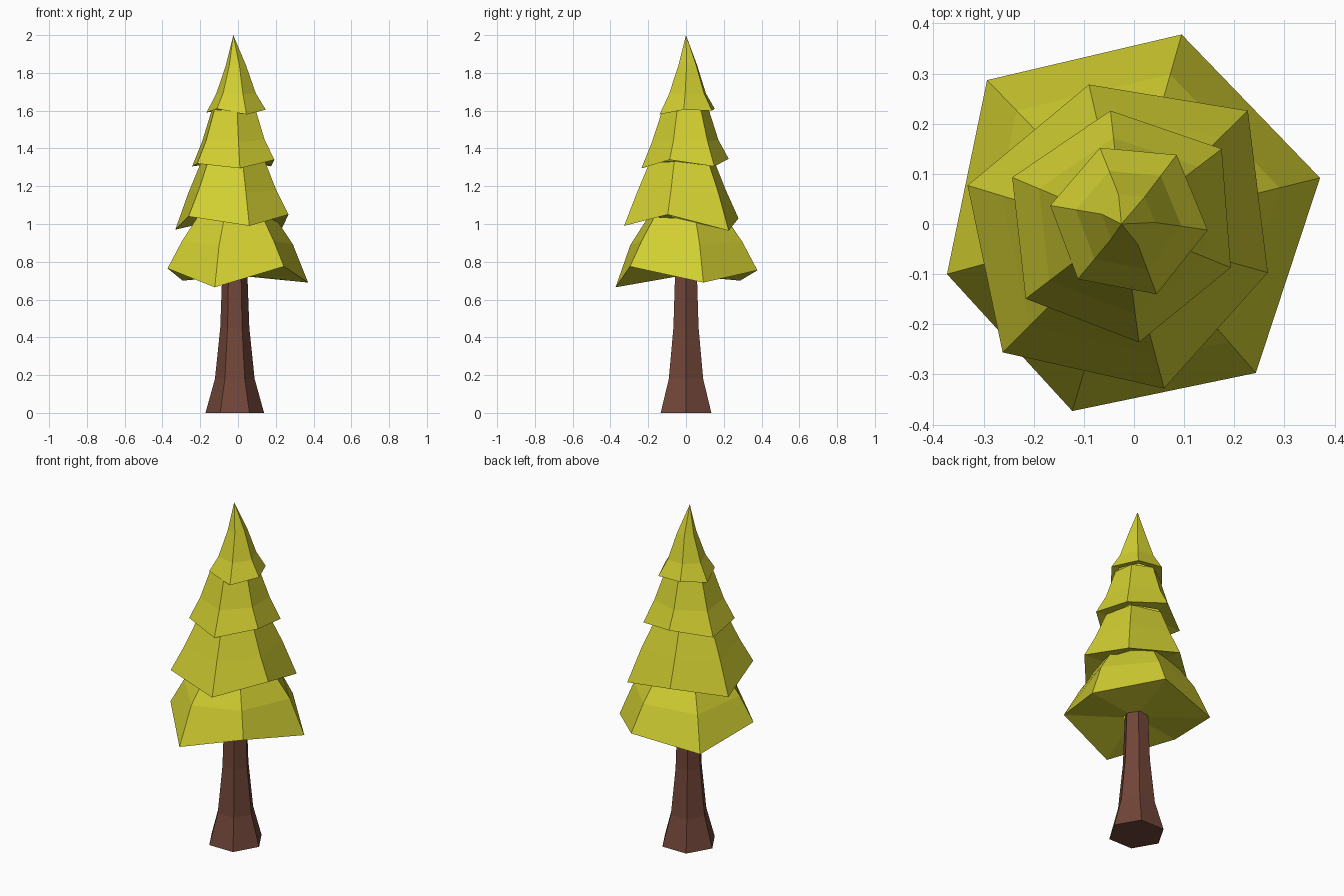
import bpy, bmesh, math

if "Cube" in bpy.data.objects:
    bpy.data.objects.remove(bpy.data.objects["Cube"])


def material(name, rgb):
    m = bpy.data.materials.new(name)
    m.diffuse_color = (*rgb, 1)
    m.use_nodes = True
    m.node_tree.nodes["Principled BSDF"].inputs["Base Color"].default_value = m.diffuse_color
    return m


def loft(name, rings, mat, apex=None, cap_bottom=False):
    """Skin a stack of equal-sided rings, optionally ending in a point."""
    bm = bmesh.new()
    loops = [[bm.verts.new(p) for p in ring] for ring in rings]
    n = len(loops[0])
    for a, b in zip(loops, loops[1:]):
        for i in range(n):
            j = (i + 1) % n
            bm.faces.new((a[i], a[j], b[j], b[i]))
    if apex:
        tip = bm.verts.new(apex)
        for i in range(n):
            bm.faces.new((loops[-1][i], loops[-1][(i + 1) % n], tip))
    if cap_bottom:
        bm.faces.new(loops[0][::-1])
    bmesh.ops.recalc_face_normals(bm, faces=bm.faces)
    me = bpy.data.meshes.new(name)
    bm.to_mesh(me)
    bm.free()
    me.materials.append(mat)
    ob = bpy.data.objects.new(name, me)
    bpy.context.collection.objects.link(ob)
    return ob


bark = material("brown bark", (0.165, 0.060, 0.040))
leaf = material("yellow green foliage", (0.64, 0.62, 0.030))
CX = -0.017


def hexagon(r, z):
    return [(CX + r * math.cos(math.radians(60 * i)),
             r * math.sin(math.radians(60 * i)), z) for i in range(6)]


# Trunk with flared foot
loft("trunk", [hexagon(r, z) for r, z in
               ((0.155, 0), (0.105, 0.18), (0.077, 0.45), (0.068, 0.70), (0.064, 0.76))],
     bark, cap_bottom=True)

# Foliage tiers: uneven rim, then (scale, height) of the rings above it
tiers = [
    ("lowest_foliage",
     [(0.371, 0.092, 0.69), (0.095, 0.378, 0.755), (-0.293, 0.287, 0.70),
      (-0.373, -0.10, 0.765), (-0.123, -0.373, 0.665), (0.243, -0.297, 0.775)],
     (0.17, 0.725), [(0.79, 0.90), (0.56, 1.03)]),
    ("lower_foliage",
     [(0.227, 0.226, 0.965), (-0.09, 0.278, 1.03), (-0.332, 0.077, 0.97),
      (-0.262, -0.256, 1.04), (0.06, -0.328, 0.99), (0.267, -0.097, 1.05)],
     (0.62, 1.03), [(0.78, 1.17), (0.57, 1.325)]),
    ("upper_foliage",
     [(0.175, 0.15, 1.305), (-0.047, 0.226, 1.345), (-0.243, 0.093, 1.305),
      (-0.216, -0.149, 1.32), (0.01, -0.236, 1.295), (0.193, -0.087, 1.34)],
     (0.70, 1.33), [(0.76, 1.44), (0.53, 1.605)]),
    ("top_foliage",
     [(0.085, 0.138, 1.60), (-0.068, 0.152, 1.61), (-0.167, 0.037, 1.59),
      (-0.112, -0.11, 1.61), (0.045, -0.14, 1.58), (0.147, -0.012, 1.605)],
     (0.70, 1.61), [(0.67, 1.69), (0.34, 1.84)]),
]
for name, rim, under, upper in tiers:
    mid_x = sum(p[0] for p in rim) / 6
    mid_y = sum(p[1] for p in rim) / 6
    mid_z = sum(p[2] for p in rim) / 6

    def ring(s, z, tilt):
        return [(mid_x + (x - mid_x) * s, mid_y + (y - mid_y) * s,
                 z + (h - mid_z) * tilt) for x, y, h in rim]
    rings = [ring(*under, 0.1), rim] + [ring(s, z, 0.25 * s) for s, z in upper]
    loft(name, rings, leaf, apex=(-0.025, 0, 2.0) if name == "top_foliage" else None)
